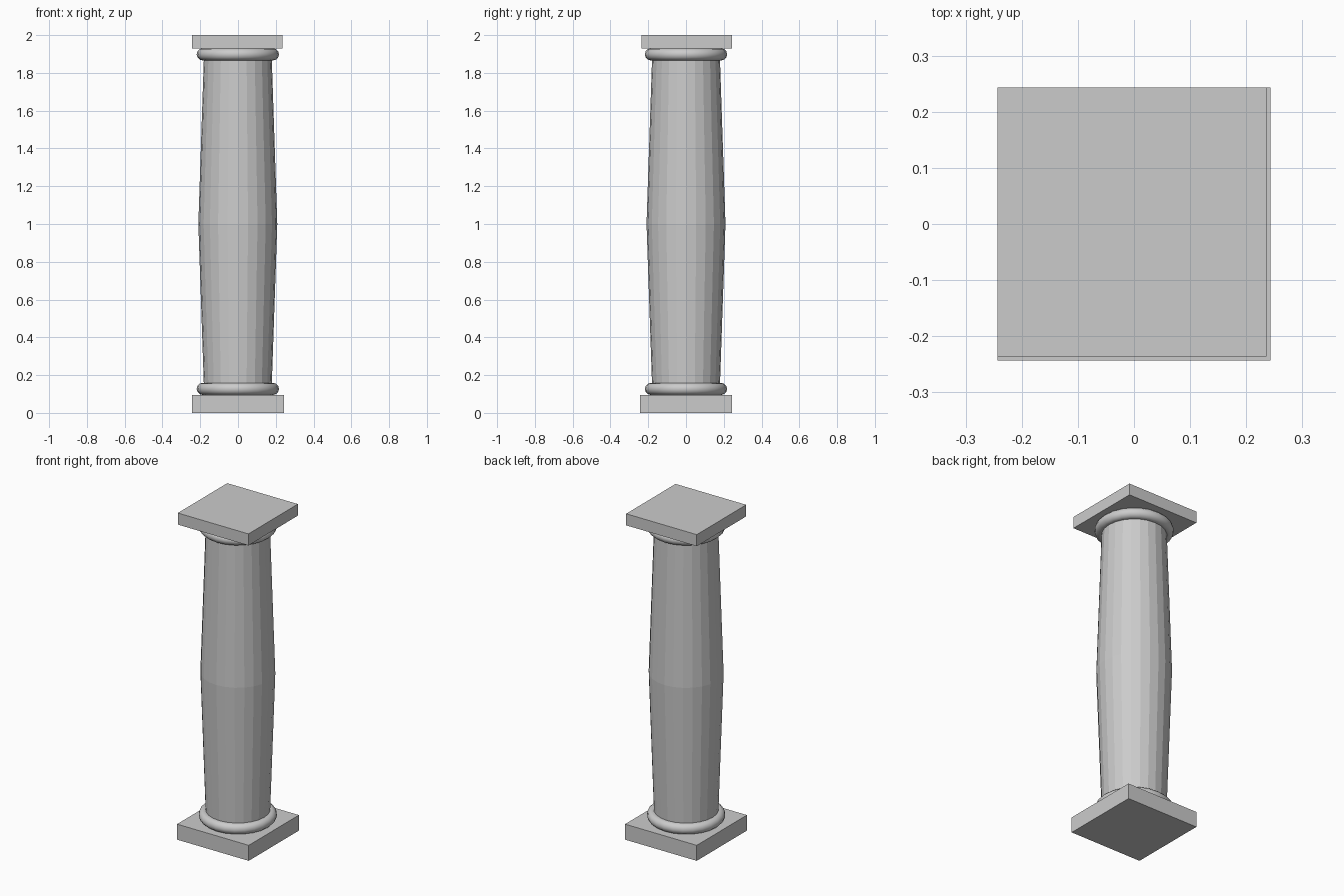
import bpy
import bmesh
import math

if "Cube" in bpy.data.objects:
    bpy.data.objects.remove(bpy.data.objects["Cube"])

SIDES = 24


def slab(name, x0, x1, y0, y1, z0, z1):
    bpy.ops.mesh.primitive_cube_add(
        size=1, location=((x0 + x1) / 2, (y0 + y1) / 2, (z0 + z1) / 2))
    ob = bpy.context.object
    ob.name = name
    ob.scale = (x1 - x0, y1 - y0, z1 - z0)
    bpy.ops.object.transform_apply(location=False, rotation=False, scale=True)


def ring(name, z):
    bpy.ops.mesh.primitive_torus_add(
        location=(-0.001, 0, z), major_segments=SIDES, minor_segments=12,
        major_radius=0.186, minor_radius=0.032)
    bpy.context.object.name = name
    bpy.ops.object.shade_smooth_by_angle(angle=math.radians(40))


def lathe(name, profile):
    bm = bmesh.new()
    loops = []
    for r, z in profile:
        loops.append([bm.verts.new((r * math.cos(2 * math.pi * i / SIDES) - 0.001,
                                    r * math.sin(2 * math.pi * i / SIDES), z))
                      for i in range(SIDES)])
    for a, b in zip(loops, loops[1:]):
        for i in range(SIDES):
            j = (i + 1) % SIDES
            bm.faces.new((a[i], a[j], b[j], b[i]))
    bm.faces.new(loops[0][::-1])
    bm.faces.new(loops[-1])
    mesh = bpy.data.meshes.new(name)
    bm.to_mesh(mesh)
    bm.free()
    ob = bpy.data.objects.new(name, mesh)
    bpy.context.collection.objects.link(ob)


# Square base block and slightly smaller top slab
slab("base_block", -0.243, 0.243, -0.243, 0.243, 0, 0.095)
slab("top_slab", -0.243, 0.236, -0.236, 0.243, 1.929, 2.0)

# Rounded rings at both ends of the shaft
ring("lower_ring", 0.127)
ring("upper_ring", 1.898)

# Faceted shaft, widest at mid height
lathe("shaft", [(0.178, 0.095), (0.209, 1.0), (0.178, 1.929)])
